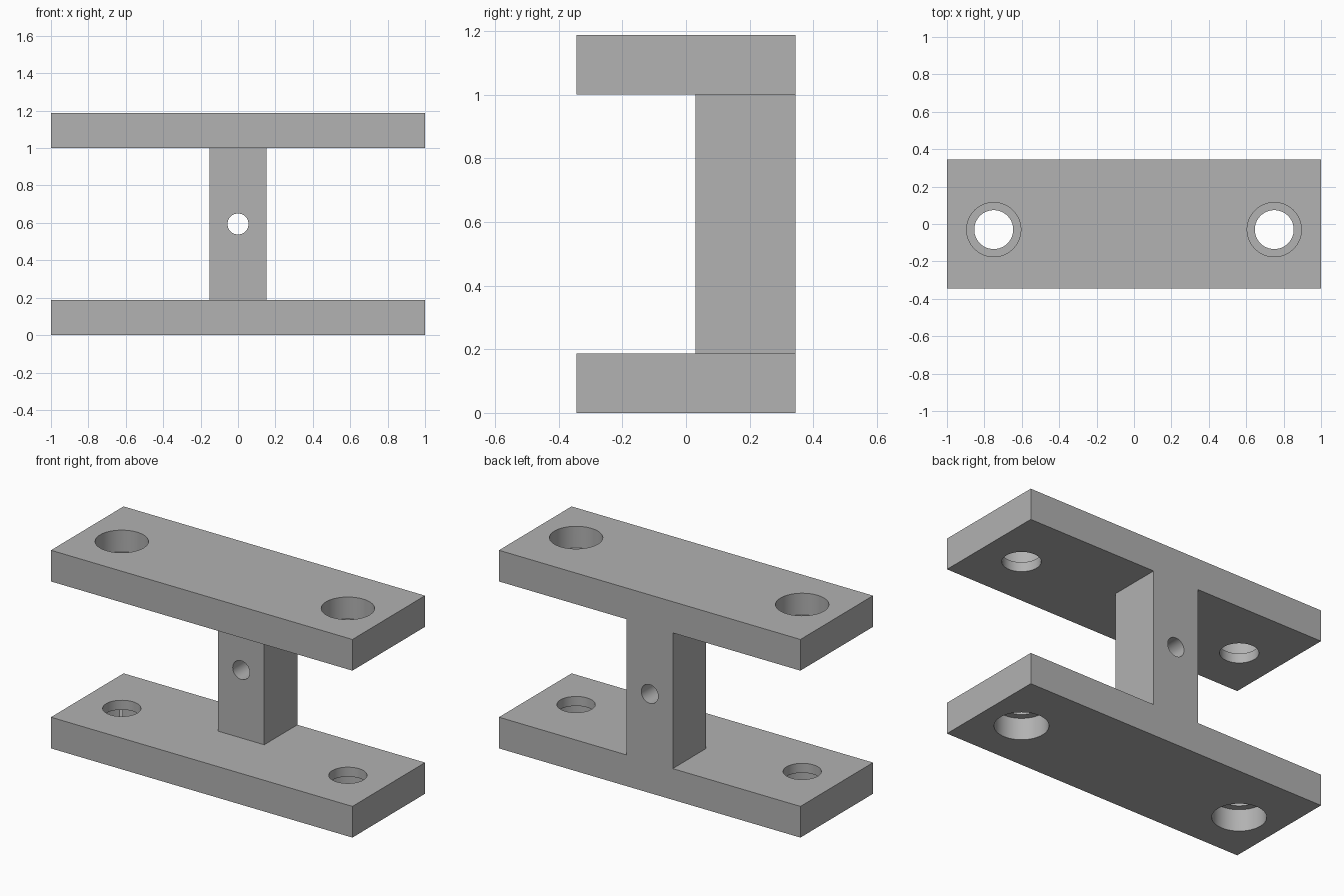
import bpy, bmesh, math

if "Cube" in bpy.data.objects:
    bpy.data.objects.remove(bpy.data.objects["Cube"])

HALF_Y, HEIGHT, THICK = 0.344, 1.188, 0.187
BORE_DEPTH = 0.13

grey = bpy.data.materials.new("plain grey")
grey.diffuse_color = (0.445, 0.445, 0.445, 1)
grey.use_nodes = True
grey.node_tree.nodes["Principled BSDF"].inputs["Base Color"].default_value = grey.diffuse_color


def box(name, lo, hi):
    bpy.ops.mesh.primitive_cube_add(size=1, location=[(a + b) / 2 for a, b in zip(lo, hi)])
    ob = bpy.context.object
    ob.name = name
    ob.scale = [b - a for a, b in zip(lo, hi)]
    bpy.ops.object.transform_apply(location=True, rotation=True, scale=True)
    return ob


def cylinder(name, radius, depth, loc, rot=(0, 0, 0)):
    bpy.ops.mesh.primitive_cylinder_add(vertices=64, radius=radius, depth=depth,
                                        location=loc, rotation=rot)
    ob = bpy.context.object
    ob.name = name
    ob.hide_render = True
    return ob


def combine(target, other, operation):
    """Apply a boolean and remove the second object."""
    bpy.ops.object.select_all(action='DESELECT')
    bpy.context.view_layer.objects.active = target
    target.select_set(True)
    mod = target.modifiers.new("boolean", 'BOOLEAN')
    mod.operation = operation
    mod.solver = 'EXACT'
    mod.object = other
    bpy.ops.object.modifier_apply(modifier=mod.name)
    bpy.data.objects.remove(other, do_unlink=True)


# Two plates joined by a post flush with the back
body = box("bracket", (-1, -HALF_Y, 0), (1, HALF_Y, THICK))
top = box("top_plate", (-1, -HALF_Y, HEIGHT - THICK), (1, HALF_Y, HEIGHT))
post = box("post", (-0.153, 0.03, THICK / 2), (0.153, HALF_Y, HEIGHT - THICK / 2))
combine(body, post, 'UNION')
combine(body, top, 'UNION')

# Merge the flush back faces into one
bm = bmesh.new()
bm.from_mesh(body.data)
bmesh.ops.remove_doubles(bm, verts=bm.verts, dist=1e-5)
bmesh.ops.dissolve_limit(bm, angle_limit=math.radians(1), verts=bm.verts, edges=bm.edges)
bm.to_mesh(body.data)
bm.free()

# Bolt holes through each plate, counterbored from the outer faces
for x in (-0.75, 0.75):
    for outer, mid in ((0, THICK / 2), (HEIGHT, HEIGHT - THICK / 2)):
        combine(body, cylinder("bolt_hole", 0.104, 0.4, (x, -0.03, mid)), 'DIFFERENCE')
        combine(body, cylinder("counterbore", 0.145, 2 * BORE_DEPTH, (x, -0.03, outer)),
                'DIFFERENCE')

# Small hole from front to back through the post
combine(body, cylinder("post_hole", 0.056, 1, (0, 0.2, HEIGHT / 2), (math.pi / 2, 0, 0)),
        'DIFFERENCE')

body.data.materials.clear()
body.data.materials.append(grey)
bpy.ops.object.select_all(action='DESELECT')
bpy.context.view_layer.objects.active = body
body.select_set(True)
bpy.ops.object.shade_smooth_by_angle(angle=math.radians(30))
